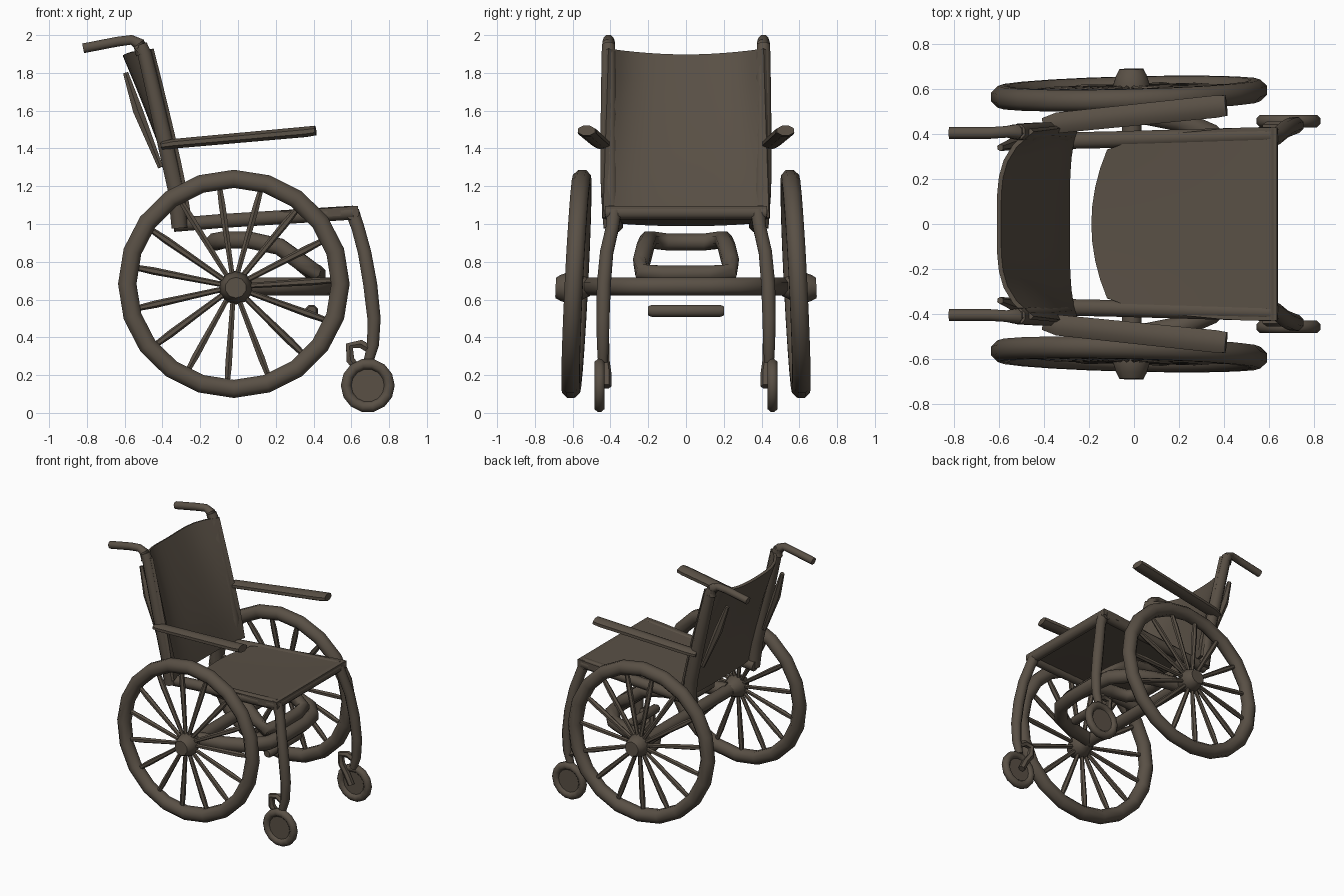
import bpy, bmesh, math
from mathutils import Vector, Matrix

cube = bpy.data.objects.get("Cube")
if cube:
    bpy.data.objects.remove(cube)

COLOUR = (0.1, 0.08, 0.06, 1)
mat = bpy.data.materials.new("dark brown")
mat.use_nodes = True
mat.diffuse_color = COLOUR
mat.node_tree.nodes["Principled BSDF"].inputs["Base Color"].default_value = COLOUR


def finish(obj, angle=50):
    """Material and smooth shading for one part."""
    obj.data.materials.append(mat)
    bpy.ops.object.select_all(action='DESELECT')
    obj.select_set(True)
    bpy.context.view_layer.objects.active = obj
    bpy.ops.object.shade_smooth_by_angle(angle=math.radians(angle))


def from_bmesh(name, bm):
    bmesh.ops.recalc_face_normals(bm, faces=bm.faces)
    mesh = bpy.data.meshes.new(name)
    bm.to_mesh(mesh)
    bm.free()
    obj = bpy.data.objects.new(name, mesh)
    bpy.context.collection.objects.link(obj)
    finish(obj)


def sweep(bm, pts, radius, sides=8, closed=False, flat=1.0, up=None):
    """Tube along points; radius is one number or one per point."""
    pts = [Vector(p) for p in pts]
    n = len(pts)
    radii = radius if isinstance(radius, (list, tuple)) else [radius] * n
    rings = []
    for i, p in enumerate(pts):
        a = pts[i - 1] if i or closed else p
        b = pts[(i + 1) % n] if i < n - 1 or closed else p
        t = (b - a).normalized()
        ref = Vector(up) if up else Vector((0, 0, 1)) if abs(t.z) < 0.8 else Vector((0, 1, 0))
        u = t.cross(ref).normalized()
        v = u.cross(t)
        ring = []
        for k in range(sides):
            w = math.tau * (k + 0.5) / sides
            ring.append(bm.verts.new(p + radii[i] * (u * math.cos(w) + v * math.sin(w) * flat)))
        rings.append(ring)
    for i in range(n if closed else n - 1):
        r, q = rings[i], rings[(i + 1) % n]
        for k in range(sides):
            m = (k + 1) % sides
            bm.faces.new((r[k], r[m], q[m], q[k]))
    if not closed:
        bm.faces.new(rings[0])
        bm.faces.new(rings[-1])


def tube(name, pts, radius, **kw):
    bm = bmesh.new()
    sweep(bm, pts, radius, **kw)
    from_bmesh(name, bm)


def circle(r, n):
    return [(r * math.cos(math.tau * k / n), 0, r * math.sin(math.tau * k / n)) for k in range(n)]


def mirror(pts, s):
    return [(x, s * y, z) for x, y, z in pts]


def sheet(name, func, nu, nv, thick):
    """Grid surface with thickness; func maps u, v in 0..1 to a point."""
    bm = bmesh.new()
    grid = [[bm.verts.new(func(i / nu, j / nv)) for j in range(nv + 1)] for i in range(nu + 1)]
    for i in range(nu):
        for j in range(nv):
            bm.faces.new((grid[i][j], grid[i + 1][j], grid[i + 1][j + 1], grid[i][j + 1]))
    bmesh.ops.recalc_face_normals(bm, faces=bm.faces)
    bmesh.ops.solidify(bm, geom=bm.faces[:], thickness=thick)
    from_bmesh(name, bm)


AXLE_DIR = (0, 1, 0)


def drive_wheel(name, s):
    def place(bm):
        # camber and slight toe
        for v in bm.verts:
            x, y, z = v.co
            v.co = (x * 1.015 - 0.022, s * (0.58 + y + 0.025 * x - 0.05 * z), z + 0.683)

    bm = bmesh.new()
    sweep(bm, circle(0.556, 20), 0.052, closed=True, up=AXLE_DIR)
    place(bm)
    from_bmesh(name + "_wheel_rim", bm)

    bm = bmesh.new()
    for k in range(15):
        a = math.tau * k / 15 + 0.04
        pts = [(r * math.cos(a), y, r * math.sin(a) - 0.015 * (1 - r / 0.55))
               for r, y in ((0.05, 0.025), (0.25, 0.016), (0.42, 0.008), (0.545, 0))]
        sweep(bm, pts, [0.014, 0.017, 0.02, 0.014], sides=6)
    place(bm)
    from_bmesh(name + "_wheel_spokes", bm)

    bm = bmesh.new()
    sweep(bm, [(0.01, y, -0.02) for y in (-0.075, -0.03, 0.02, 0.08, 0.108)],
          [0.045, 0.065, 0.09, 0.07, 0.055], sides=10)
    place(bm)
    from_bmesh(name + "_wheel_hub", bm)


for side, s in (("left", 1), ("right", -1)):
    drive_wheel(side, s)

    # Back post with push handle
    tube(side + "_back_post", mirror([(-0.31, 0.395, 0.98), (-0.325, 0.405, 1.18), (-0.4, 0.41, 1.5),
         (-0.495, 0.41, 1.9), (-0.515, 0.41, 1.95)], s), [0.045, 0.05, 0.046, 0.04, 0.036])
    tube(side + "_push_handle", mirror([(-0.505, 0.41, 1.9), (-0.525, 0.41, 1.955), (-0.565, 0.41, 1.975),
         (-0.64, 0.405, 1.965), (-0.82, 0.405, 1.93)], s), [0.04, 0.036, 0.028, 0.028, 0.028])
    tube(side + "_back_strap", mirror([(-0.595, 0.34, 1.8), (-0.53, 0.36, 1.6), (-0.41, 0.38, 1.3)], s),
         [0.016, 0.03, 0.016], sides=6)

    # Armrest
    tube(side + "_armrest", mirror([(-0.4, 0.435, 1.415), (-0.34, 0.45, 1.425), (0.36, 0.522, 1.488),
         (0.41, 0.527, 1.495)], s), [0.04, 0.05, 0.054, 0.05], flat=0.55)

    # Seat rail and front leg
    tube(side + "_seat_rail", mirror([(-0.34, 0.37, 0.995), (-0.1, 0.375, 1.015), (0.61, 0.395, 1.06)], s), 0.04)
    tube(side + "_front_leg", mirror([(0.605, 0.38, 1.065), (0.635, 0.39, 0.98), (0.67, 0.42, 0.85),
         (0.7, 0.435, 0.68), (0.72, 0.44, 0.5), (0.715, 0.44, 0.36), (0.69, 0.44, 0.27)], s),
         [0.04, 0.037, 0.038, 0.04, 0.038, 0.034, 0.028], up=AXLE_DIR)
    tube(side + "_caster_bracket", mirror([(0.71, 0.44, 0.33), (0.65, 0.43, 0.365), (0.59, 0.43, 0.355),
         (0.595, 0.43, 0.28), (0.65, 0.42, 0.21), (0.685, 0.42, 0.14)], s), 0.025, sides=6, up=AXLE_DIR)

    # Caster wheel
    at = Matrix.Translation((0.687, s * 0.458, 0.145))
    for name, pts, r, kw in (
            ("_caster_tyre", circle(0.115, 14), 0.03, dict(closed=True, up=AXLE_DIR)),
            ("_caster_disc", [(0, -0.01, 0), (0, 0.01, 0)], 0.115, dict(sides=14))):
        bm = bmesh.new()
        sweep(bm, pts, r, **kw)
        bm.transform(at)
        from_bmesh(side + name, bm)


# Seat cushion, narrower at the rear
def seat_point(u, v):
    w = 2 * v - 1
    rear = -0.19 + 0.07 * w * w
    x = rear + (0.635 - rear) * u
    half = 0.33 + 0.1 * min(1, u * 1.3) ** 0.5
    return (x, half * w, 1.045 + 0.05 * u - 0.012 * (1 - w * w) * (1 - u))


sheet("seat", seat_point, 6, 8, 0.045)
tube("seat_front_bar", [(0.605, y, 1.06) for y in (-0.425, 0, 0.425)], 0.038)


# Sling backrest, wrapped over the posts and bowed backwards most at the top
def back_point(u, v):
    w = 2 * v - 1
    bow = 0.04 + 0.11 * u ** 1.3
    x = -0.265 - 0.195 * u ** 1.15 - bow * (1 - w ** 4)
    return (x, (0.445 - 0.02 * u) * w, 1.03 + 0.86 * u + 0.035 * w * w * u)


sheet("backrest", back_point, 6, 12, 0.02)

# Axle and the bowed tube ahead of it
tube("axle", [(-0.01, -0.58, 0.665), (-0.01, 0, 0.665), (-0.01, 0.58, 0.665)], 0.048)
half_bow = [(0.0, 0.5, 0.67), (0.2, 0.46, 0.67), (0.34, 0.4, 0.67), (0.45, 0.27, 0.67), (0.475, 0.12, 0.67)]
tube("front_bow", half_bow + mirror(half_bow[::-1], -1), 0.052)

# Closed loop rising from the bow to under the seat
half_loop = [(0.42, 0.12, 0.735), (0.4, 0.235, 0.745), (0.33, 0.235, 0.8), (0.22, 0.215, 0.88),
             (0.06, 0.2, 0.915), (-0.08, 0.18, 0.915), (-0.125, 0.1, 0.905)]
tube("under_seat_loop", half_loop + mirror(half_loop[::-1], -1), 0.048, closed=True)

# Foot bar
tube("foot_bar", [(0.39, y, 0.54) for y in (-0.2, -0.18, 0.18, 0.2)], [0.026, 0.035, 0.035, 0.026])
